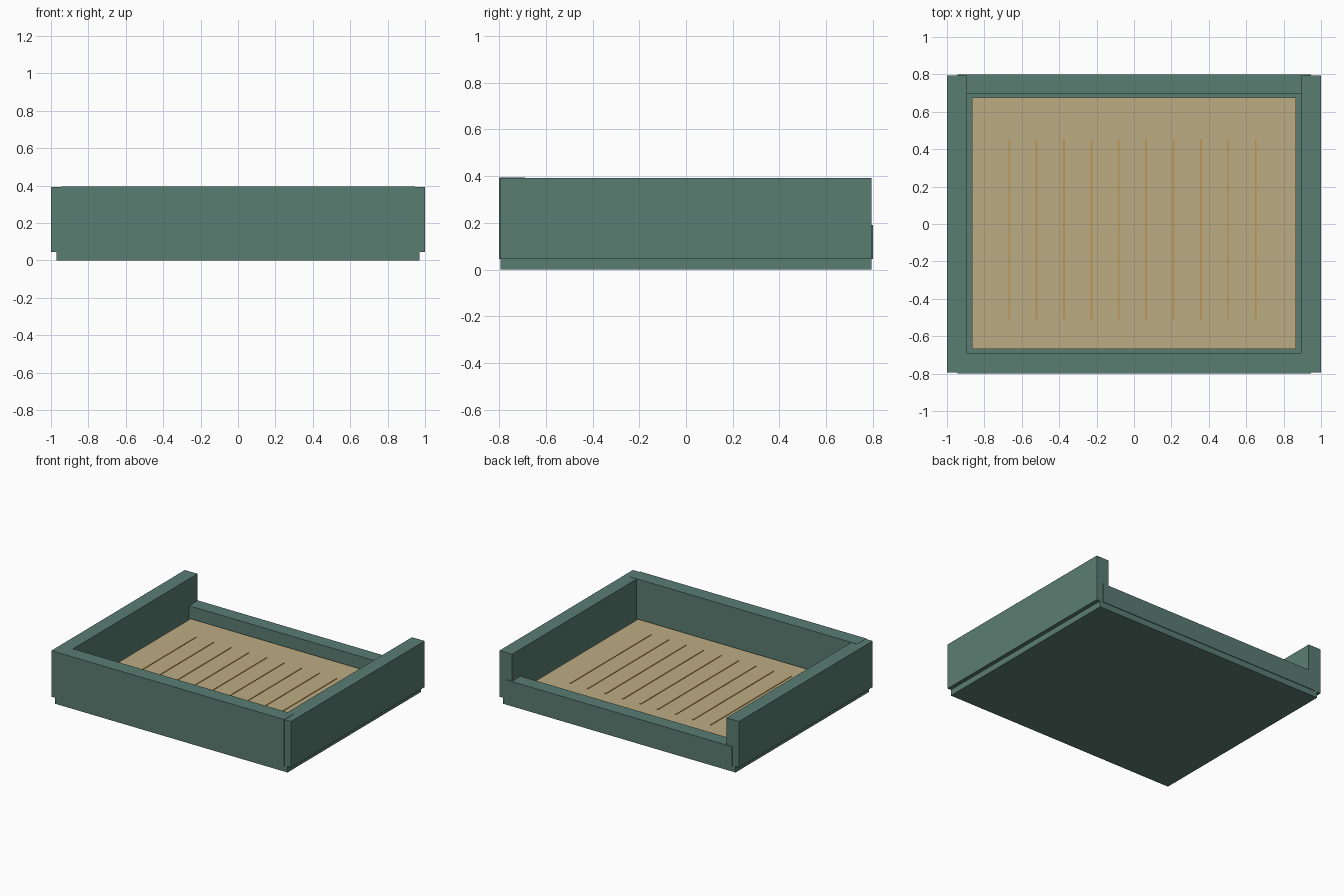
import bpy

if "Cube" in bpy.data.objects:
    bpy.data.objects.remove(bpy.data.objects["Cube"])


def srgb(r, g, b):
    lin = [(c / 255 / 12.92) if c < 10 else ((c / 255 + 0.055) / 1.055) ** 2.4 for c in (r, g, b)]
    return (*lin, 1.0)


def material(name, rgb):
    m = bpy.data.materials.new(name)
    m.diffuse_color = srgb(*rgb)
    m.use_nodes = True
    m.node_tree.nodes["Principled BSDF"].inputs["Base Color"].default_value = m.diffuse_color
    return m


def box(name, x, y, z, mat):
    """Axis-aligned box from (min, max) ranges."""
    v = [(a, b, c) for a in x for b in y for c in z]
    f = [(0, 1, 3, 2), (4, 6, 7, 5), (0, 4, 5, 1), (2, 3, 7, 6), (0, 2, 6, 4), (1, 5, 7, 3)]
    me = bpy.data.meshes.new(name)
    me.from_pydata(v, [], f)
    me.materials.append(mat)
    ob = bpy.data.objects.new(name, me)
    bpy.context.collection.objects.link(ob)
    return ob


green = material("muted green", (90, 125, 114))
sand = material("sand", (188, 172, 132))
ochre = material("ochre", (190, 150, 88))

# Base slab, slightly inset under the walls
box("base", (-0.97, 0.97), (-0.795, 0.795), (0, 0.08), green)

# Tall side walls
for side, s in (("left", -1), ("right", 1)):
    box(side + "_wall", sorted((s * 0.895, s * 1.0)), (-0.795, 0.795), (0.045, 0.393), green)

# Tall front wall and low back wall, standing proud of the side walls' ends
box("front_wall", (-0.945, 0.945), (-0.8, -0.69), (0.045, 0.395), green)
box("back_wall", (-0.945, 0.945), (0.695, 0.8), (0.045, 0.19), green)

# Sand bed with raked lines
box("sand_bed", (-0.867, 0.867), (-0.667, 0.675), (0.08, 0.107), sand)
for i in range(10):
    x = -0.667 + i * 0.1464
    box(f"rake_line_{i + 1}", (x - 0.005, x + 0.005), (-0.51, 0.452), (0.104, 0.111), ochre)
